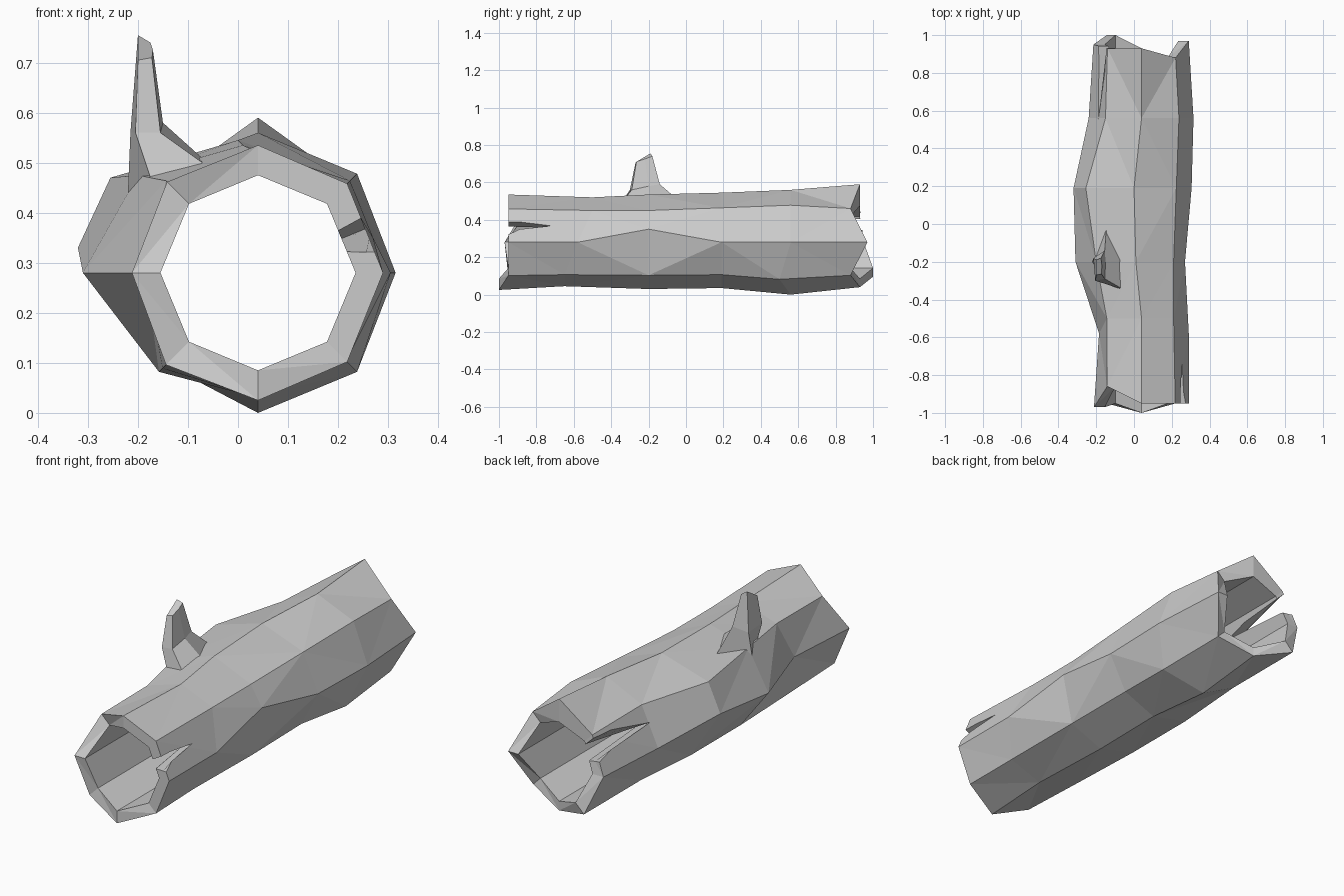
import bpy, bmesh, math
from mathutils import Vector

if "Cube" in bpy.data.objects:
    bpy.data.objects.remove(bpy.data.objects["Cube"])

CX, CZ = 0.04, 0.28  # log axis


def make_object(name, bm):
    bmesh.ops.recalc_face_normals(bm, faces=bm.faces)
    me = bpy.data.meshes.new(name)
    bm.to_mesh(me)
    bm.free()
    ob = bpy.data.objects.new(name, me)
    bpy.context.collection.objects.link(ob)
    return ob


def bridge(bm, a, b):
    n = len(a)
    for i in range(n):
        j = (i + 1) % n
        bm.faces.new((a[i], a[j], b[j], b[i]))


def ring(bm, pts):
    return [bm.verts.new(p) for p in pts]


def octagon(radii, ys):
    out = []
    for k in range(8):
        a = k * math.pi / 4
        out.append((CX + radii[k] * math.cos(a), ys[k], CZ + radii[k] * math.sin(a)))
    return out


# Hollow log: radii run right, upper right, top, upper left, left, lower left, bottom, lower right
front_y = [-.95, -.95, -.95, -.86, -.97, -.95, -1.0, -.95]
back_y = [.97, .88, .93, .93, .95, 1.0, .93, .88]
stations = [
    (front_y, [.25, .252, .255, .257, .252, .26, .255, .252]),
    ([-.58, -.5, -.5, -.5, -.58, -.6, -.65, -.65], [.25, .24, .24, .26, .225, .27, .235, .245]),
    ([-.2] * 8, [.23, .24, .255, .29, .35, .28, .25, .25]),
    ([.19] * 8, [.265, .26, .265, .30, .36, .28, .245, .245]),
    ([.56, .56, .56, .56, .56, .56, .56, .5], [.275, .28, .28, .27, .28, .26, .28, .28]),
    (back_y, [.25, .255, .31, .255, .255, .26, .24, .25]),
]
bm = bmesh.new()
outer = [ring(bm, octagon(r, y)) for y, r in stations]
# Bulges and knots
outer[2][0].co.z = .35
outer[2][2].co.x = .01
outer[3][2].co.x = 0.0
outer[2][3].co = (-.20, -.2, .475)
outer[3][3].co = (-.255, .19, .47)
outer[3][4].co.z = .33
inner = [ring(bm, octagon([.195] * 8, y)) for y in (front_y, back_y)]
for a, b in zip(outer, outer[1:]):
    bridge(bm, a, b)
bridge(bm, inner[0], inner[1])
bridge(bm, outer[0], inner[0])
bridge(bm, outer[-1], inner[1])
bmesh.ops.triangulate(bm, faces=bm.faces)
log = make_object("hollow_log", bm)


# Split notches: wedges widening from a tip, cut radially through the wall
def cut_notch(name, tri):
    bm = bmesh.new()
    rings = []
    for s in (.4, 1.6):
        rings.append(ring(bm, [(CX + (x - CX) * s, y, CZ + (z - CZ) * s) for x, y, z in tri]))
    bridge(bm, *rings)
    bm.faces.new(rings[0])
    bm.faces.new(rings[1])
    cutter = make_object(name, bm)
    cutter.hide_render = True
    mod = log.modifiers.new(name, 'BOOLEAN')
    mod.operation = 'DIFFERENCE'
    mod.solver = 'EXACT'
    mod.object = cutter
    bpy.context.view_layer.objects.active = log
    bpy.ops.object.modifier_apply(modifier=name)
    bpy.data.objects.remove(cutter)


cut_notch("front_split", [(.26, -.72, .37), (.25, -1.05, .395), (.285, -1.05, .275)])
cut_notch("back_split", [(-.21, .55, .40), (-.14, 1.05, .45), (-.21, 1.05, .32)])

# Broken branch stub: flared base, narrow neck, blade-like tip
branch = [
    [(-.145, 0, .47), (-.05, -.19, .49), (-.05, -.35, .485), (-.165, -.31, .44), (-.22, -.2, .44)],
    [(-.155, -.14, .59), (-.15, -.2, .58), (-.155, -.29, .56), (-.205, -.30, .56), (-.215, -.18, .56)],
    [(-.175, -.18, .74), (-.17, -.22, .725), (-.172, -.265, .71), (-.2, -.27, .705), (-.2, -.19, .755)],
]
bm = bmesh.new()
rings = [ring(bm, pts) for pts in branch]
bridge(bm, rings[0], rings[1])
bridge(bm, rings[1], rings[2])
bm.faces.new(rings[0])
bm.faces.new(rings[2])
make_object("branch_stub", bm)

# Rest the log on the ground
low = min(v.co.z for v in log.data.vertices)
for ob in bpy.context.collection.objects:
    ob.location.z -= low
